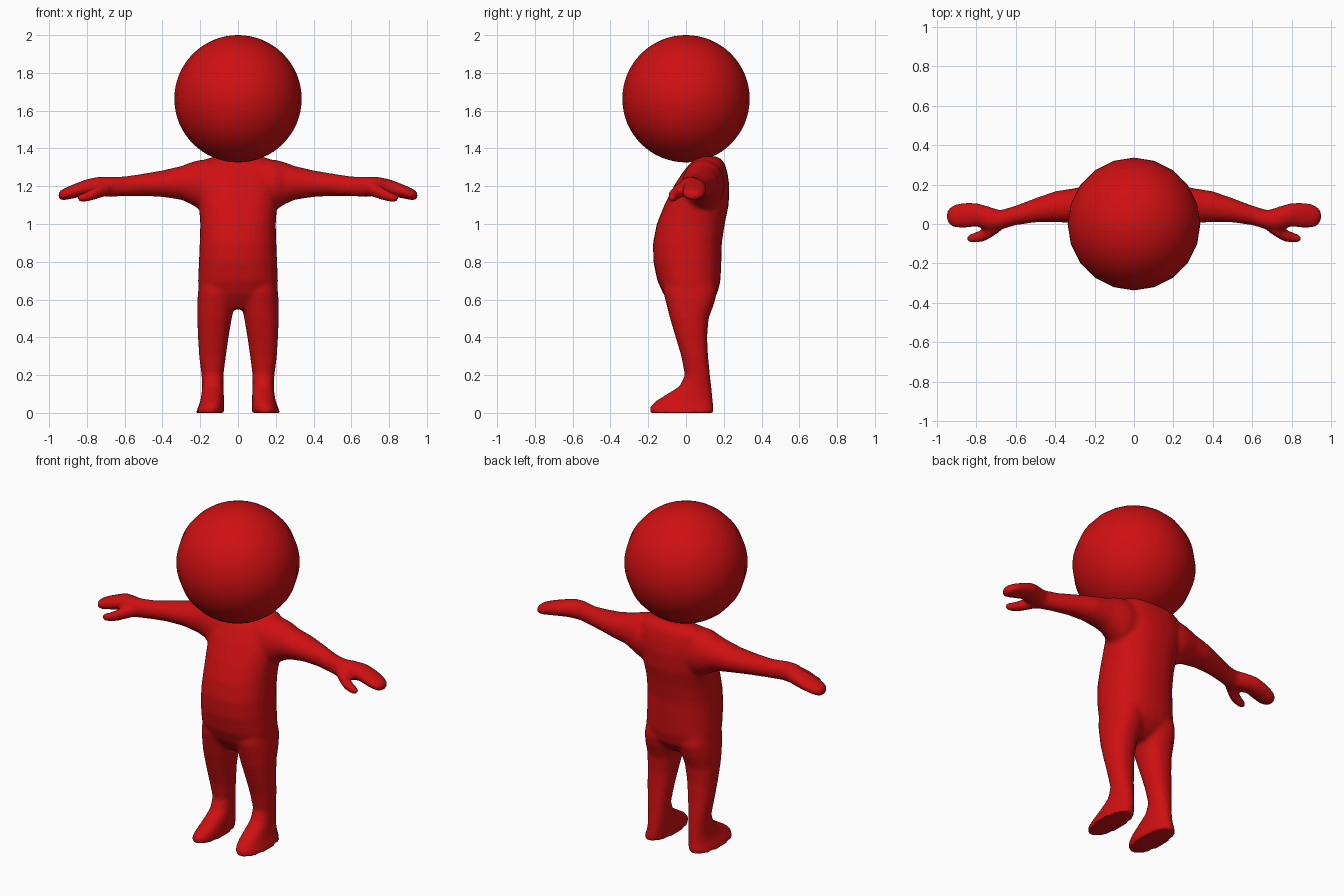
import bpy, bmesh, math
from mathutils import Vector

red = bpy.data.materials.new("red")
red.diffuse_color = (0.62, 0.005, 0.006, 1)


def signed_pow(v, p):
    return math.copysign(abs(v) ** p, v)


def loft(bm, rings, u, v, power=1.0, n=28):
    """Skin rings of (centre, half size along u, half size along v)."""
    loops = []
    for c, a, b in rings:
        loop = []
        for i in range(n):
            t = 2 * math.pi * i / n
            p = Vector(c) + u * a * signed_pow(math.cos(t), power) + v * b * signed_pow(math.sin(t), power)
            loop.append(bm.verts.new(p))
        loops.append(loop)
    for r0, r1 in zip(loops, loops[1:]):
        for i in range(n):
            j = (i + 1) % n
            bm.faces.new((r0[i], r0[j], r1[j], r1[i]))
    bm.faces.new(loops[0][::-1])
    bm.faces.new(loops[-1])


X, Y, Z = Vector((1, 0, 0)), Vector((0, 1, 0)), Vector((0, 0, 1))

# torso: z, front y, back y, half width
torso = [(0.55, -0.06, 0.08, 0.13), (0.58, -0.085, 0.125, 0.18), (0.63, -0.12, 0.165, 0.208),
         (0.7, -0.152, 0.183, 0.212), (0.8, -0.173, 0.187, 0.207), (0.9, -0.175, 0.19, 0.203),
         (1.0, -0.155, 0.205, 0.2), (1.1, -0.115, 0.226, 0.207), (1.2, -0.065, 0.23, 0.215),
         (1.27, -0.02, 0.22, 0.215), (1.32, 0.02, 0.205, 0.2), (1.345, 0.05, 0.185, 0.17),
         (1.358, 0.08, 0.16, 0.12)]
# leg and foot: z, front y, back y, inner x, outer x
leg = [(0.0, -0.193, 0.147, 0.073, 0.224), (0.03, -0.192, 0.146, 0.073, 0.212),
       (0.06, -0.165, 0.143, 0.074, 0.2), (0.1, -0.1, 0.139, 0.075, 0.193),
       (0.14, -0.035, 0.134, 0.077, 0.19), (0.2, -0.006, 0.127, 0.077, 0.193),
       (0.3, -0.025, 0.117, 0.064, 0.206), (0.4, -0.055, 0.112, 0.05, 0.212),
       (0.5, -0.085, 0.12, 0.033, 0.216), (0.58, -0.105, 0.15, 0.018, 0.216),
       (0.64, -0.12, 0.165, 0.012, 0.212), (0.72, -0.11, 0.15, 0.02, 0.2)]
# arm and hand: x, front y, back y, bottom z, top z
arm = [(0.1, -0.02, 0.2, 1.06, 1.345), (0.2, -0.02, 0.205, 1.075, 1.34), (0.25, 0.0, 0.195, 1.105, 1.327),
       (0.3, 0.003, 0.182, 1.128, 1.307), (0.4, 0.01, 0.167, 1.143, 1.284), (0.5, 0.008, 0.132, 1.148, 1.267),
       (0.6, -0.006, 0.094, 1.146, 1.252), (0.68, -0.03, 0.07, 1.143, 1.252), (0.74, -0.035, 0.09, 1.148, 1.25),
       (0.8, -0.012, 0.108, 1.148, 1.238), (0.86, -0.022, 0.11, 1.138, 1.215), (0.91, -0.02, 0.1, 1.127, 1.194),
       (0.938, -0.004, 0.083, 1.125, 1.18), (0.951, 0.02, 0.06, 1.137, 1.165)]
# thumb: x, y, z, radius
thumb = [(0.68, -0.005, 1.19, 0.035), (0.73, -0.035, 1.175, 0.038), (0.77, -0.06, 1.157, 0.033),
         (0.81, -0.068, 1.142, 0.026), (0.838, -0.074, 1.137, 0.021), (0.85, -0.076, 1.136, 0.01)]

bm = bmesh.new()
loft(bm, [((0, (f + b) / 2, z), w, (b - f) / 2) for z, f, b, w in torso], X, Y, 0.85)
for s in (-1, 1):
    loft(bm, [((s * (i + o) / 2, (f + b) / 2, z), (o - i) / 2, (b - f) / 2)
              for z, f, b, i, o in leg], X, Y, 0.88)
    loft(bm, [((s * x, (f + b) / 2, (lo + hi) / 2), (b - f) / 2, (hi - lo) / 2)
              for x, f, b, lo, hi in arm], Y, Z)
    loft(bm, [((s * x, y, z), r, r) for x, y, z, r in thumb], Y, Z, 1.0, 14)
bmesh.ops.recalc_face_normals(bm, faces=bm.faces)
mesh = bpy.data.meshes.new("body")
bm.to_mesh(mesh)
bm.free()
mesh.materials.append(red)
body = bpy.data.objects.new("body", mesh)
bpy.context.collection.objects.link(body)

# fuse the limbs into one soft skin
remesh = body.modifiers.new("fuse", 'REMESH')
remesh.mode = 'VOXEL'
remesh.voxel_size = 0.011
remesh.use_smooth_shade = True
soften = body.modifiers.new("soften", 'SMOOTH')
soften.factor = 0.5
soften.iterations = 8

# head
bpy.ops.mesh.primitive_uv_sphere_add(segments=20, ring_count=32, radius=0.337, location=(0, 0, 1.663),
                                     rotation=(0, 0, 0))
head = bpy.context.object
head.name = "head"
head.data.materials.append(red)
bpy.ops.object.shade_smooth()
